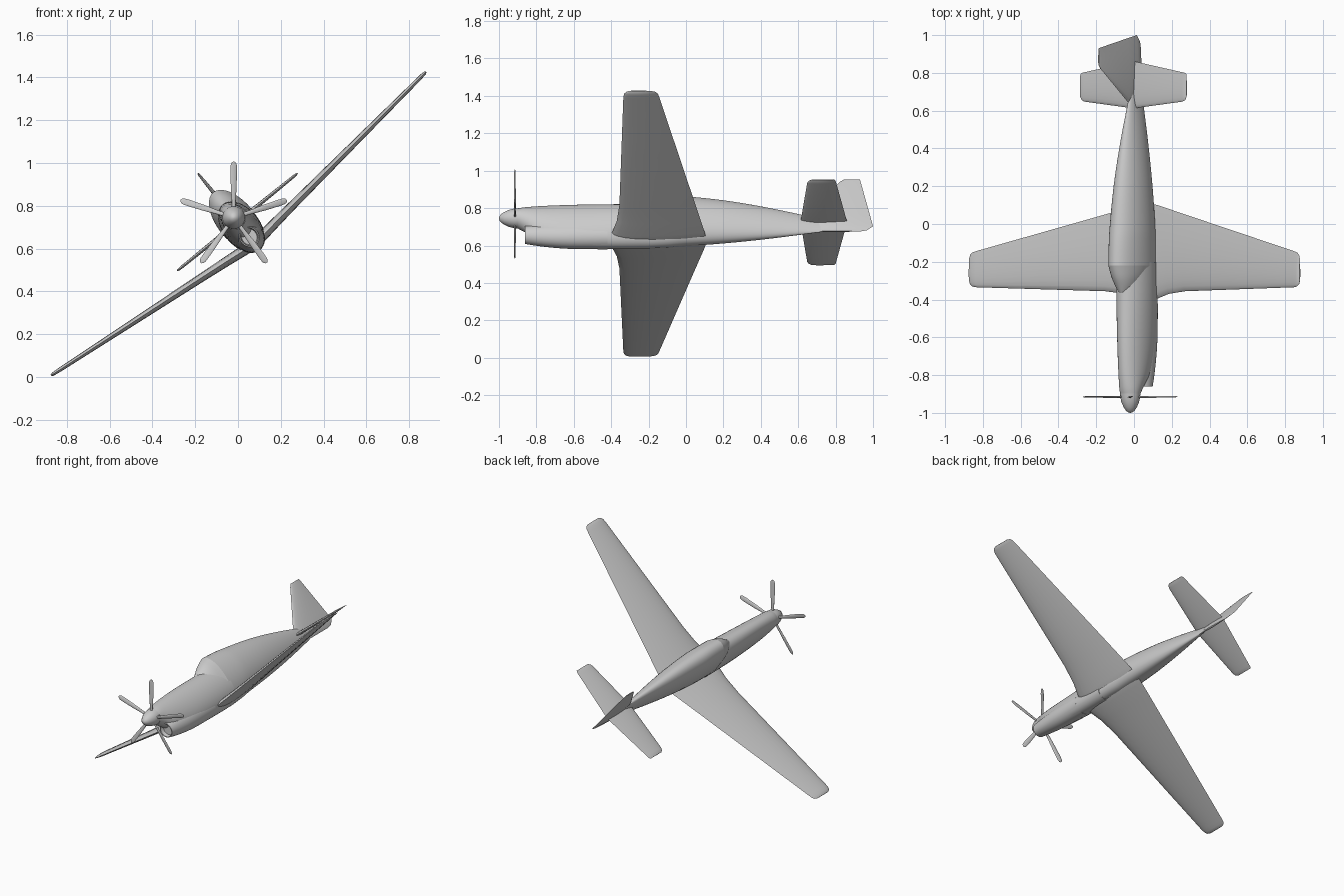
import bpy, bmesh
from math import sin, cos, pi, radians, sqrt
from mathutils import Matrix, Vector

if "Cube" in bpy.data.objects:
    bpy.data.objects.remove(bpy.data.objects["Cube"])

# aircraft frame: origin on the propeller axis, banked about the long axis
BANK = Matrix.Translation((-0.02, 0, 0.745)) @ Matrix.Rotation(radians(-39), 4, 'Y')
LEVEL = Matrix.Translation((-0.02, 0, 0.745))


def loft(name, rings, frame=BANK, angle=35):
    """Skin a list of equal-length point rings and cap both ends."""
    bm = bmesh.new()
    loops = [[bm.verts.new(frame @ Vector(p)) for p in r] for r in rings]
    n = len(loops[0])
    for r0, r1 in zip(loops, loops[1:]):
        for i in range(n):
            j = (i + 1) % n
            bm.faces.new((r0[i], r0[j], r1[j], r1[i]))
    bm.faces.new(loops[0])
    bm.faces.new(loops[-1])
    bmesh.ops.recalc_face_normals(bm, faces=bm.faces[:])
    me = bpy.data.meshes.new(name)
    bm.to_mesh(me)
    bm.free()
    ob = bpy.data.objects.new(name, me)
    bpy.context.collection.objects.link(ob)
    bpy.ops.object.select_all(action='DESELECT')
    ob.select_set(True)
    bpy.context.view_layer.objects.active = ob
    bpy.ops.object.shade_smooth_by_angle(angle=radians(angle))
    return ob


def spline(st, steps=4):
    """Catmull-Rom smoothing of a station table."""
    out = []
    for i in range(len(st) - 1):
        p0, p1, p2 = st[max(i - 1, 0)], st[i], st[i + 1]
        p3 = st[min(i + 2, len(st) - 1)]
        for k in range(steps):
            t = k / steps
            out.append([0.5 * (2 * b + (c - a) * t + (2 * a - 5 * b + 4 * c - d) * t * t
                               + (3 * b - a - 3 * c + d) * t ** 3)
                        for a, b, c, d in zip(p0, p1, p2, p3)])
    return out + [list(st[-1])]


def oval(y, top, bottom, half, n=40):
    c, h = (top + bottom) / 2, (top - bottom) / 2
    return [(half * cos(2 * pi * i / n), y, c + h * sin(2 * pi * i / n)) for i in range(n)]


def body(name, stations, steps=4):
    return loft(name, [oval(*s) for s in spline(stations, steps)])


def airfoil(le, te, thick, n=24):
    """Section as (y, offset) pairs."""
    pts = []
    for i in range(n):
        t = 2 * pi * i / n
        x = (1 - cos(t)) / 2
        h = thick / 2 * 2.6 * sqrt(x) * (1 - x)
        pts.append((le + (te - le) * x, h if i <= n / 2 else -h))
    return pts


def surface(name, stations):
    """Full-span lifting surface; stations are span, height, lead, trail, thickness."""
    span = [(-s[0], *s[1:]) for s in reversed(stations)] + \
           [s for s in stations if s[0] > 0]
    return loft(name, [[(a, y, b + h) for y, h in airfoil(le, te, th)]
                       for a, b, le, te, th in span])


# front fuselage: y, top, bottom, half width
body("front_fuselage", [
    (-0.897, 0.054, -0.056, 0.054), (-0.86, 0.062, -0.082, 0.060),
    (-0.78, 0.071, -0.142, 0.068), (-0.62, 0.079, -0.188, 0.077),
    (-0.40, 0.081, -0.195, 0.085), (-0.20, 0.080, -0.194, 0.087)])

# chin fairing with a recessed intake mouth
mouth = [oval(-0.835, -0.076, -0.154, 0.035), oval(-0.86, -0.071, -0.159, 0.040)]
chin = [oval(*s) for s in spline([
    (-0.86, -0.066, -0.164, 0.045), (-0.76, -0.05, -0.181, 0.056),
    (-0.62, -0.04, -0.193, 0.066), (-0.42, -0.04, -0.194, 0.07)])]
loft("chin_intake", mouth + chin)

# high-backed rear fuselage
body("rear_fuselage", [
    (-0.22, 0.152, -0.194, 0.089), (-0.10, 0.147, -0.187, 0.090),
    (0.0, 0.137, -0.176, 0.088), (0.20, 0.112, -0.160, 0.074),
    (0.40, 0.075, -0.139, 0.052), (0.60, 0.027, -0.112, 0.025),
    (0.72, -0.008, -0.094, 0.009)])

# windshield
body("windshield", [
    (-0.375, 0.076, -0.03, 0.025), (-0.33, 0.102, -0.06, 0.052),
    (-0.28, 0.129, -0.12, 0.073), (-0.22, 0.152, -0.192, 0.089)])

# main wing with root extension and rounded tips
surface("main_wing", [
    (0.0, -0.155, -0.405, 0.112, 0.052), (0.065, -0.149, -0.395, 0.10, 0.05),
    (0.15, -0.139, -0.370, 0.080, 0.046), (0.27, -0.126, -0.356, 0.051, 0.041),
    (1.08, -0.041, -0.335, -0.143, 0.020), (1.105, -0.038, -0.331, -0.15, 0.018),
    (1.12, -0.037, -0.320, -0.162, 0.014), (1.127, -0.036, -0.300, -0.185, 0.006)])

# tailplane
surface("tailplane", [
    (0.0, -0.027, 0.612, 0.862, 0.022), (0.335, -0.027, 0.648, 0.803, 0.014),
    (0.352, -0.027, 0.656, 0.800, 0.011), (0.362, -0.027, 0.672, 0.793, 0.005)])

# fin and rudder: height, lead, trail, thickness
fin = [(-0.09, 0.72, 0.93, 0.008), (-0.083, 0.70, 0.965, 0.016),
       (-0.055, 0.67, 1.0, 0.024), (0.02, 0.645, 0.984, 0.026),
       (0.25, 0.822, 0.934, 0.012), (0.266, 0.842, 0.93, 0.006)]
loft("tail_fin", [[(h, y, b) for y, h in airfoil(le, te, th)] for b, le, te, th in fin])

# spinner
nose = [(-1.0, 0.002), (-0.997, 0.012), (-0.988, 0.023), (-0.97, 0.035),
        (-0.945, 0.046), (-0.92, 0.052), (-0.897, 0.054)]
loft("spinner", [oval(y, r, -r, r) for y, r in nose])

# five propeller blades: radius, half width, half thickness
blade = [(0.03, 0.009, 0.006), (0.08, 0.010, 0.005), (0.15, 0.014, 0.004),
         (0.22, 0.0155, 0.003), (0.245, 0.0145, 0.0025), (0.255, 0.011, 0.002),
         (0.261, 0.004, 0.001)]
for k in range(5):
    turn = LEVEL @ Matrix.Translation((0, -0.915, 0)) @ \
        Matrix.Rotation(2 * pi * k / 5, 4, 'Y') @ Matrix.Rotation(radians(12), 4, 'Z')
    loft(f"propeller_blade_{k + 1}",
         [[(w * cos(2 * pi * i / 12), t * sin(2 * pi * i / 12), r) for i in range(12)]
          for r, w, t in blade], turn, 50)
